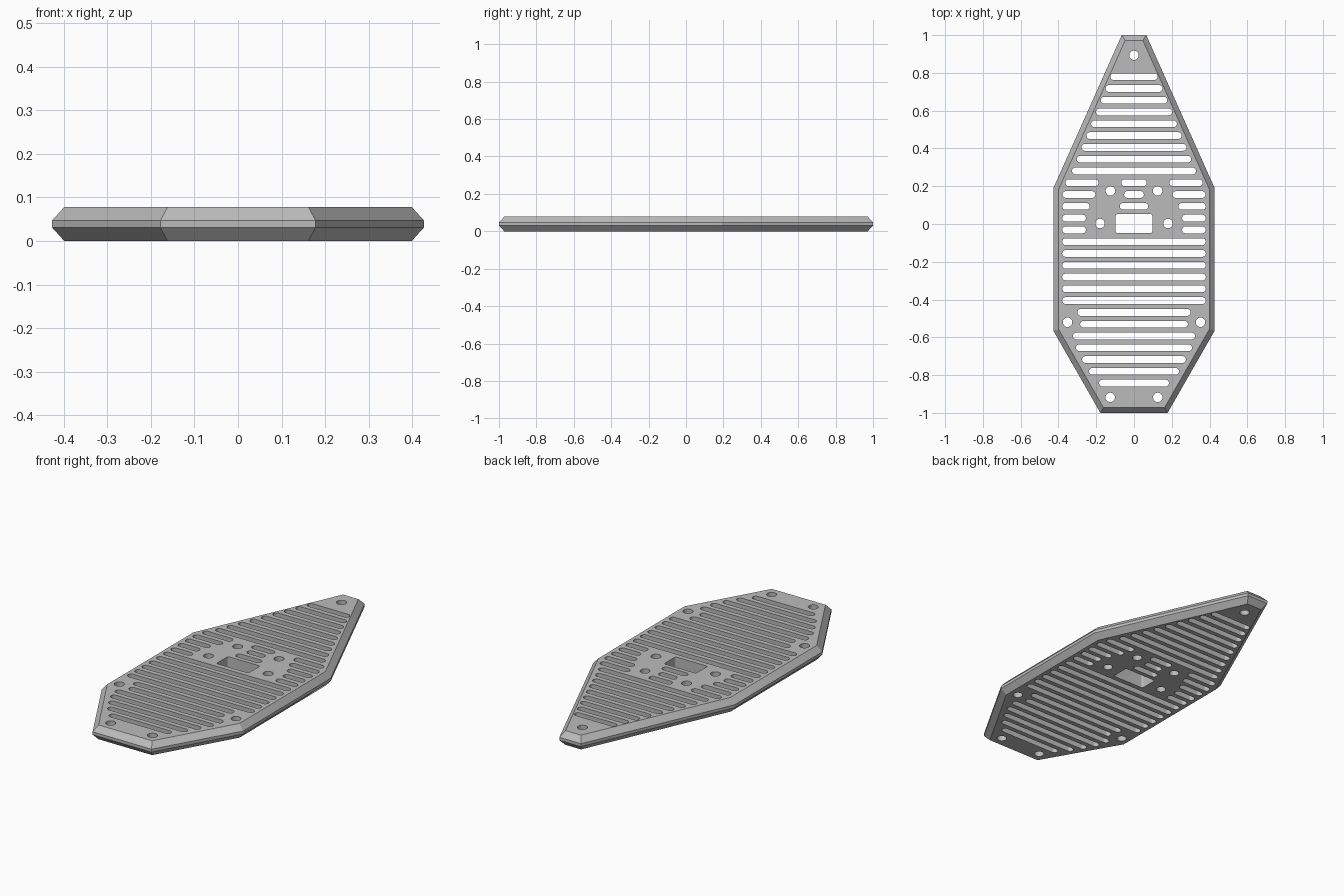
import bpy, bmesh
from math import sin, cos, pi
from mathutils import Vector

cube = bpy.data.objects.get("Cube")
if cube:
    bpy.data.objects.remove(cube, do_unlink=True)

THICK = 0.078
CHAMFER = 0.028

grey = bpy.data.materials.new("plain grey")
grey.use_nodes = True
colour = (0.5, 0.5, 0.5, 1)
grey.diffuse_color = colour
grey.node_tree.nodes["Principled BSDF"].inputs["Base Color"].default_value = colour


def inset(points, d):
    """Move every edge of a counter-clockwise outline inward by d."""
    result = []
    for i, p in enumerate(points):
        a = (p - points[i - 1]).normalized()
        b = (points[(i + 1) % len(points)] - p).normalized()
        na, nb = Vector((-a.y, a.x)), Vector((-b.y, b.x))
        result.append(p + (na + nb) * d / (1 + na.dot(nb)))
    return result


def loft(bm, rings):
    """Skin a stack of (outline, height) rings into a closed solid."""
    loops = [[bm.verts.new((p[0], p[1], z)) for p in pts] for pts, z in rings]
    n = len(loops[0])
    for low, high in zip(loops, loops[1:]):
        for i in range(n):
            j = (i + 1) % n
            bm.faces.new((low[i], low[j], high[j], high[i]))
    bm.faces.new(loops[0][::-1])
    bm.faces.new(loops[-1])


def rounded(cx, cy, hx, hy, r, steps=8):
    """Rectangle outline with rounded corners."""
    pts = []
    for k, (sx, sy) in enumerate(((1, 1), (-1, 1), (-1, -1), (1, -1))):
        for s in range(steps + 1):
            t = (k + s / steps) * pi / 2
            p = Vector((cx + sx * (hx - r) + r * cos(t), cy + sy * (hy - r) + r * sin(t)))
            if not pts or ((p - pts[-1]).length > 1e-5 and (p - pts[0]).length > 1e-5):
                pts.append(p)
    return pts


def make_object(name, bm):
    mesh = bpy.data.meshes.new(name)
    bm.to_mesh(mesh)
    bm.free()
    obj = bpy.data.objects.new(name, mesh)
    bpy.context.collection.objects.link(obj)
    mesh.materials.append(grey)
    return obj


# Plate: six-sided tapered outline with chamfers above and below a thin rim
right_half = [(0.178, -1), (0.427, -0.565), (0.427, 0.19), (0.065, 1)]
outline = [Vector(p) for p in right_half + [(-x, y) for x, y in reversed(right_half)]]
inner = inset(outline, CHAMFER)
bm = bmesh.new()
loft(bm, [(inner, 0), (outline, 0.031), (outline, 0.047), (inner, THICK)])
plate = make_object("vented_plate", bm)

# Cutter: slots, screw holes and the central window
cutter_bm = bmesh.new()


def cut(*shape):
    loft(cutter_bm, [(rounded(*shape), -0.1), (rounded(*shape), 0.2)])


def slot(row, x0, x1):
    cut((x0 + x1) / 2, 0.78 - 0.0624 * row, (x1 - x0) / 2, 0.018, 0.0178)


# Full-width slots following the taper
for row in range(9):
    half = 0.125 + 0.0254 * row
    slot(row, -half, half)
for row in range(14, 20):
    slot(row, -0.38, 0.38)
for row, half in enumerate((0.30, 0.285, 0.323, 0.307, 0.275, 0.238, 0.185), 20):
    slot(row, -half, half)

# Short slots around the centre
for row, half in enumerate((0.067, 0.052, 0.075), 9):
    slot(row, -half, half)
for row, (x0, x1) in enumerate(((0.188, 0.363), (0.205, 0.378), (0.235, 0.38),
                                (0.255, 0.38), (0.255, 0.38)), 9):
    slot(row, x0, x1)
    slot(row, -x1, -x0)

# Screw holes
for x, y in ((0, 0.893), (0.125, 0.175), (0.18, 0.003), (0.352, -0.52), (0.126, -0.918)):
    for side in ((1, -1) if x else (1,)):
        cut(side * x, y, 0.025, 0.025, 0.025)

# Central window
cut(0, 0.002, 0.097, 0.05, 0.01)

cutter = make_object("opening_cutter", cutter_bm)
cutter.hide_render = True

boolean = plate.modifiers.new("openings", "BOOLEAN")
boolean.operation = "DIFFERENCE"
boolean.solver = "EXACT"
boolean.object = cutter
bpy.context.view_layer.objects.active = plate
plate.select_set(True)
bpy.ops.object.modifier_apply(modifier=boolean.name)
bpy.data.objects.remove(cutter, do_unlink=True)
bpy.ops.object.shade_smooth_by_angle(angle=pi / 9)
